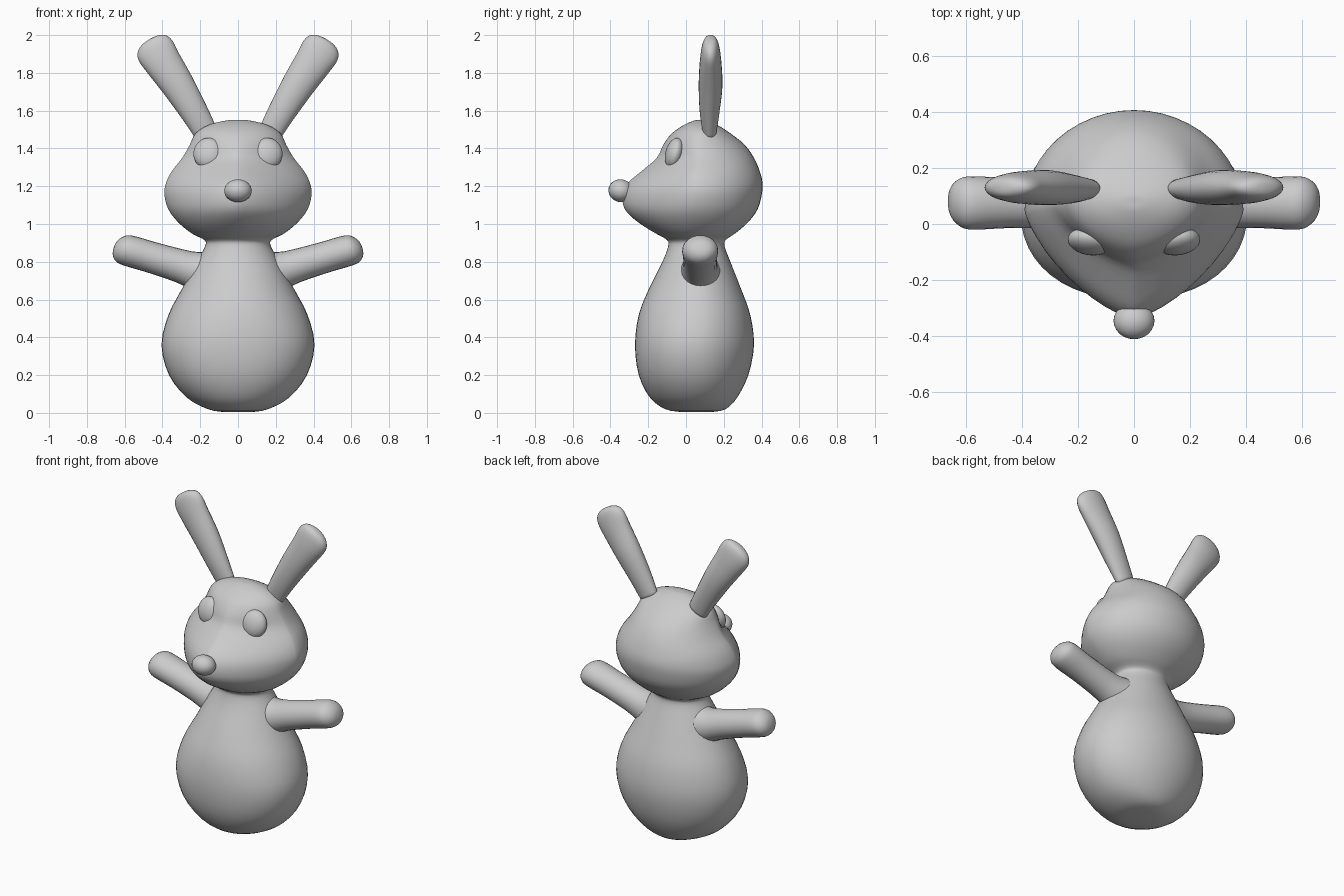
import bpy, bmesh, math
from mathutils import Vector, Euler


def refine(rows, n):
    """Catmull-Rom interpolation of profile rows."""
    out = []
    for i in range(len(rows) - 1):
        a, b = rows[max(i - 1, 0)], rows[i]
        c, d = rows[i + 1], rows[min(i + 2, len(rows) - 1)]
        for k in range(n):
            t = k / n
            out.append([0.5 * (2 * q + (r - p) * t + (2 * p - 5 * q + 4 * r - s) * t * t
                               + (3 * q - p - 3 * r + s) * t ** 3)
                        for p, q, r, s in zip(a, b, c, d)])
    return out + [list(rows[-1])]


def loft(name, rings, mirror=False):
    """Skin a list of closed rings and cap both ends."""
    bm = bmesh.new()
    vs = [[bm.verts.new(p) for p in ring] for ring in rings]
    n = len(vs[0])
    for a, b in zip(vs, vs[1:]):
        for i in range(n):
            j = (i + 1) % n
            bm.faces.new((a[i], a[j], b[j], b[i]))
    bm.faces.new(vs[0][::-1])
    bm.faces.new(vs[-1])
    bmesh.ops.recalc_face_normals(bm, faces=bm.faces)
    return finish(name, bm, mirror)


def finish(name, bm, mirror):
    for f in bm.faces:
        f.smooth = True
    me = bpy.data.meshes.new(name)
    bm.to_mesh(me)
    bm.free()
    ob = bpy.data.objects.new(name, me)
    bpy.context.collection.objects.link(ob)
    if mirror:
        ob.modifiers.new("mirror", 'MIRROR').use_mirror_merge = False
    return ob


def spow(v, e):
    return math.copysign(abs(v) ** e, v)


def torso_ring(z, w, front, back, mid, p, n=48):
    """Oval with its own front depth, back depth and front roundness p."""
    ring = []
    for i in range(n):
        a = 2 * math.pi * i / n
        c, s = math.cos(a), math.sin(a)
        if s < 0:
            ring.append((w * spow(c, 2 / p), mid + (mid - front) * spow(s, 2 / p), z))
        else:
            ring.append((w * c, mid + (back - mid) * s, z))
    return ring


def limb(name, rows, n=24):
    """Mirrored tube; rows are x, y, z, in-plane radius, depth radius."""
    axis = (Vector(rows[-1][:3]) - Vector(rows[0][:3])).normalized()
    depth = Vector((0, 1, 0))
    side = axis.cross(depth).normalized()
    rings = []
    for x, y, z, r, d in refine(rows, 3):
        rings.append([Vector((x, y, z)) + side * r * math.cos(2 * math.pi * i / n)
                      + depth * d * math.sin(2 * math.pi * i / n) for i in range(n)])
    return loft(name, rings, True)


def ball(name, centre, radii, tilt=(0, 0, 0), mirror=False):
    bm = bmesh.new()
    bmesh.ops.create_uvsphere(bm, u_segments=24, v_segments=16, radius=1)
    rot = Euler(tilt).to_matrix()
    for v in bm.verts:
        v.co = rot @ Vector([a * b for a, b in zip(v.co, radii)]) + Vector(centre)
    return finish(name, bm, mirror)


# Body and head in one skin: z, half width, front y, back y, middle y, front roundness
profile = [
    (0.005, 0.08, -0.03, 0.14, 0.05, 2.0),
    (0.02, 0.16, -0.11, 0.21, 0.05, 2.0),
    (0.08, 0.27, -0.19, 0.27, 0.05, 2.1),
    (0.20, 0.365, -0.25, 0.33, 0.05, 2.2),
    (0.36, 0.405, -0.27, 0.36, 0.05, 2.2),
    (0.52, 0.368, -0.25, 0.34, 0.06, 2.1),
    (0.66, 0.295, -0.195, 0.29, 0.06, 2.0),
    (0.80, 0.22, -0.125, 0.235, 0.06, 2.0),
    (0.88, 0.175, -0.095, 0.205, 0.06, 2.0),
    (0.915, 0.178, -0.10, 0.21, 0.06, 2.0),
    (0.95, 0.245, -0.16, 0.26, 0.06, 1.9),
    (1.01, 0.318, -0.255, 0.33, 0.06, 1.7),
    (1.08, 0.37, -0.325, 0.38, 0.05, 1.5),
    (1.16, 0.39, -0.335, 0.402, 0.05, 1.4),
    (1.22, 0.38, -0.305, 0.405, 0.05, 1.35),
    (1.28, 0.35, -0.235, 0.39, 0.06, 1.35),
    (1.35, 0.295, -0.155, 0.36, 0.07, 1.4),
    (1.42, 0.255, -0.12, 0.31, 0.07, 1.6),
    (1.48, 0.225, -0.075, 0.235, 0.08, 1.8),
    (1.525, 0.155, -0.01, 0.165, 0.08, 2.0),
    (1.548, 0.06, 0.045, 0.11, 0.08, 2.0),
    (1.551, 0.01, 0.07, 0.09, 0.08, 2.0),
]
loft("body_and_head", [torso_ring(*r) for r in refine(profile, 3)])

# Arms
limb("arms", [
    (0.17, 0.075, 0.745, 0.115, 0.11), (0.24, 0.075, 0.757, 0.098, 0.097),
    (0.32, 0.075, 0.782, 0.088, 0.09), (0.46, 0.075, 0.824, 0.083, 0.09),
    (0.585, 0.075, 0.86, 0.082, 0.095), (0.63, 0.078, 0.866, 0.066, 0.078),
    (0.654, 0.08, 0.868, 0.036, 0.045), (0.66, 0.08, 0.868, 0.006, 0.006)])

# Ears
limb("ears", [
    (0.165, 0.125, 1.475, 0.062, 0.035), (0.23, 0.125, 1.59, 0.073, 0.052),
    (0.315, 0.13, 1.73, 0.087, 0.063), (0.395, 0.13, 1.85, 0.098, 0.058),
    (0.435, 0.13, 1.915, 0.104, 0.05), (0.456, 0.13, 1.953, 0.088, 0.04),
    (0.468, 0.13, 1.972, 0.05, 0.025), (0.471, 0.13, 1.977, 0.006, 0.005)])

# Face
ball("eyes", (0.157, -0.062, 1.374), (0.08, 0.046, 0.084), (-0.25, 0, 0.15), True)
ball("nose", (0, -0.345, 1.176), (0.073, 0.066, 0.06), (-0.25, 0, 0))
